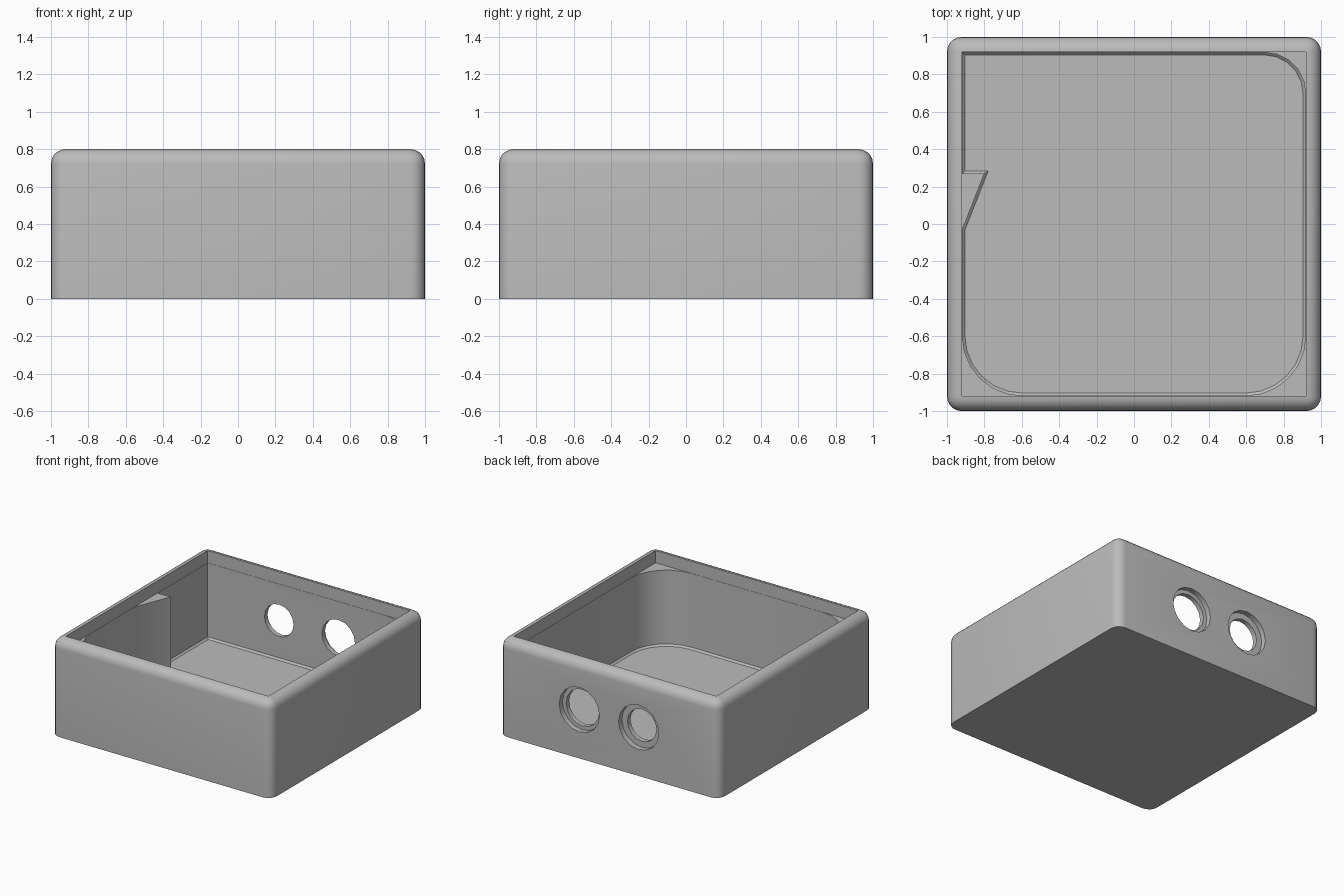
import bpy, bmesh
from math import pi, cos, sin, radians
from mathutils import Matrix, Vector

cube = bpy.data.objects.get("Cube")
if cube:
    bpy.data.objects.remove(cube, do_unlink=True)

HEIGHT, WALL, ROUND = 0.8, 0.08, 0.078
LEDGE, FLOOR, FILLET = 0.7, 0.08, 0.014
INNER = 1 - WALL

grey = bpy.data.materials.new("plain_grey")
grey.use_nodes = True
colour = (0.5, 0.5, 0.5, 1)
grey.diffuse_color = colour
grey.node_tree.nodes["Principled BSDF"].inputs["Base Color"].default_value = colour


def make_object(name, bm):
    bmesh.ops.recalc_face_normals(bm, faces=bm.faces)
    mesh = bpy.data.meshes.new(name)
    bm.to_mesh(mesh)
    bm.free()
    mesh.materials.append(grey)
    obj = bpy.data.objects.new(name, mesh)
    bpy.context.collection.objects.link(obj)
    return obj


def block(bm, half, low, high):
    place = Matrix.Translation((0, 0, (low + high) / 2)) @ Matrix.Diagonal((2 * half, 2 * half, high - low, 1))
    bmesh.ops.create_cube(bm, size=1, matrix=place)


def cylinder_cutter(name, x, radius, y_start, y_end):
    bm = bmesh.new()
    place = Matrix.Translation((x, (y_start + y_end) / 2, HEIGHT / 2)) @ Matrix.Rotation(pi / 2, 4, 'X')
    bmesh.ops.create_cone(bm, cap_ends=True, segments=16, radius1=radius, radius2=radius,
                          depth=y_end - y_start, matrix=place)
    return make_object(name, bm)


def corner(sx, sy, side, radius, start, steps):
    cx, cy = sx * (side - radius), sy * (side - radius)
    angles = [radians(start + 90 * i / steps) for i in range(steps + 1)]
    return [(cx + radius * cos(a), cy + radius * sin(a)) for a in angles]


# Outer shell: sharp base, rounded uprights and top edge
bm = bmesh.new()
block(bm, 1, 0, HEIGHT)
edges = [e for e in bm.edges if max(v.co.z for v in e.verts) > 0.1]
bmesh.ops.bevel(bm, geom=edges, offset=ROUND, segments=5, profile=0.5, affect='EDGES')
box = make_object("box_shell", bm)

# Square opening above the ledge
bm = bmesh.new()
block(bm, INNER, LEDGE, 1)
cutters = [make_object("opening_cutter", bm)]

# Cavity below the ledge: three rounded corners, one square corner and a wall wedge
side = INNER - 0.002
outline = corner(-1, -1, side, 0.32, 180, 6)
outline += corner(1, -1, side, 0.32, 270, 6)
outline += corner(1, 1, side, 0.22, 0, 5)
outline += [(-side, side), (-side, 0.27), (-0.8, 0.27), (-side, -0.03)]
bm = bmesh.new()
base = bm.faces.new([bm.verts.new((x, y, FLOOR + FILLET)) for x, y in outline])
base.normal_update()
top = bmesh.ops.extrude_face_region(bm, geom=[base], use_keep_orig=True)["geom"]
bmesh.ops.translate(bm, vec=Vector((0, 0, LEDGE + 0.05 - FLOOR - FILLET)),
                    verts=[g for g in top if isinstance(g, bmesh.types.BMVert)])
bmesh.ops.recalc_face_normals(bm, faces=bm.faces)
bmesh.ops.inset_region(bm, faces=[base], thickness=FILLET, use_even_offset=True)
for v in base.verts:
    v.co.z = FLOOR
cutters.append(make_object("cavity_cutter", bm))

# Two stepped cable holes through the back wall
for x, radius in ((0.27, 0.15), (-0.27, 0.132)):
    cutters.append(cylinder_cutter("hole_cutter", x, radius, 0.85, 1.1))
    cutters.append(cylinder_cutter("recess_cutter", x, 0.183, 0.957, 1.1))

bpy.ops.object.select_all(action='DESELECT')
bpy.context.view_layer.objects.active = box
box.select_set(True)
for cutter in cutters:
    mod = box.modifiers.new("cut", 'BOOLEAN')
    mod.operation, mod.solver, mod.object = 'DIFFERENCE', 'EXACT', cutter
    bpy.ops.object.modifier_apply(modifier=mod.name)
    bpy.data.objects.remove(cutter, do_unlink=True)

bpy.ops.object.shade_smooth_by_angle(angle=radians(30))
